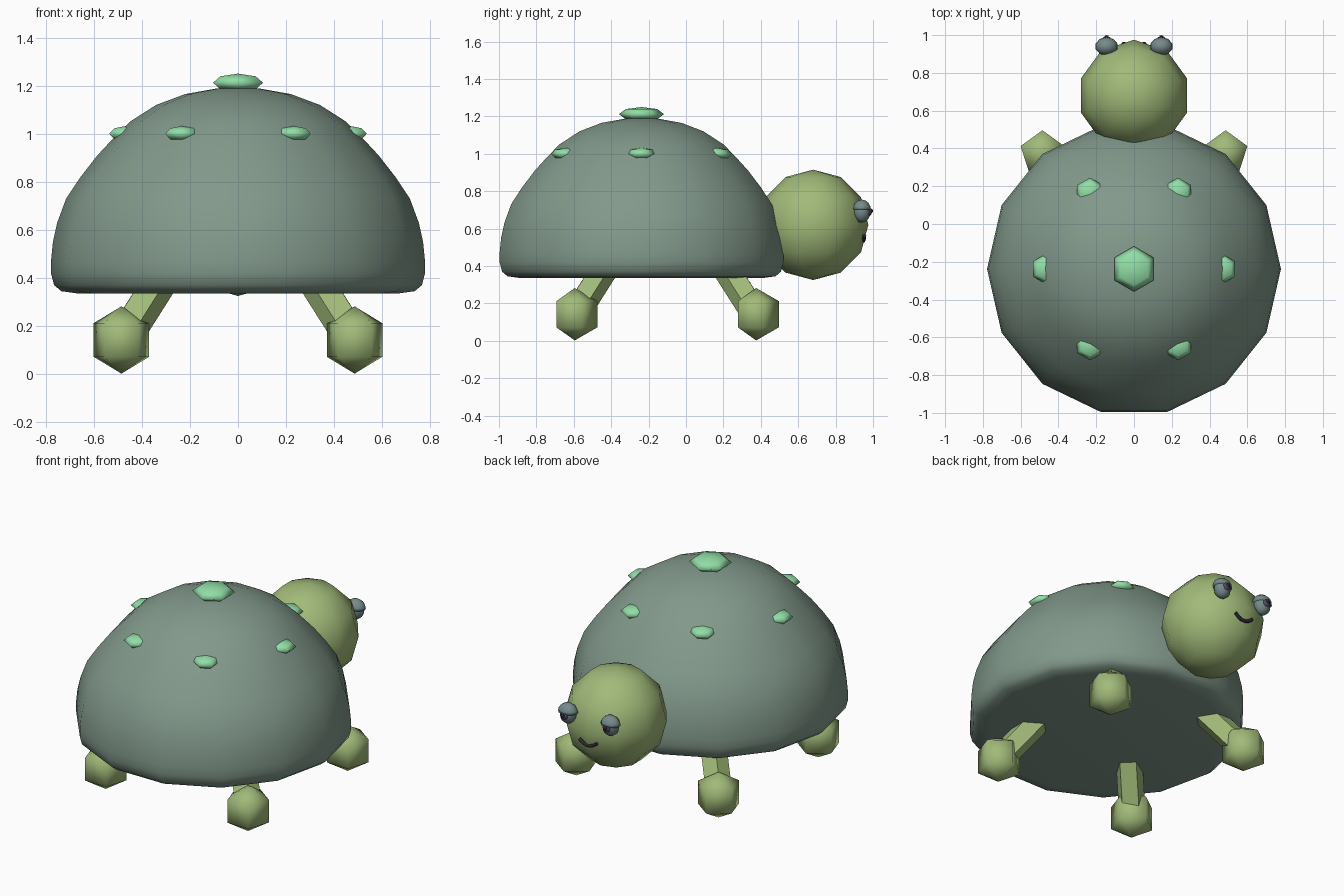
import bpy, bmesh, math
from mathutils import Vector, Matrix

if "Cube" in bpy.data.objects:
    bpy.data.objects.remove(bpy.data.objects["Cube"])


def mat(name, rgb):
    m = bpy.data.materials.new(name)
    lin = [((c / 255 + 0.055) / 1.055) ** 2.4 for c in rgb]
    m.diffuse_color = (*lin, 1)
    m.use_nodes = True
    m.node_tree.nodes["Principled BSDF"].inputs["Base Color"].default_value = m.diffuse_color
    return m


SHELL = mat("shell grey green", (130, 153, 139))
SKIN = mat("skin olive", (161, 186, 121))
SPOT = mat("spot mint", (146, 222, 166))
EYE = mat("eye grey", (118, 138, 138))
PUPIL = mat("pupil purple", (82, 70, 100))
DARK = mat("dark", (48, 40, 58))


def add(name, bm, material, smooth=True):
    bmesh.ops.recalc_face_normals(bm, faces=bm.faces)
    me = bpy.data.meshes.new(name)
    bm.to_mesh(me)
    bm.free()
    for p in me.polygons:
        p.use_smooth = smooth
    me.materials.append(material)
    ob = bpy.data.objects.new(name, me)
    bpy.context.collection.objects.link(ob)
    return ob


def ball(name, loc, size, seg, rings, material, smooth=True, cut_z=None):
    bm = bmesh.new()
    bmesh.ops.create_uvsphere(bm, u_segments=seg, v_segments=rings, radius=1)
    if cut_z is not None:  # keep only the part above cut_z
        geom = bm.verts[:] + bm.edges[:] + bm.faces[:]
        bmesh.ops.bisect_plane(bm, geom=geom, plane_co=(0, 0, cut_z),
                               plane_no=(0, 0, 1), clear_inner=True)
        bmesh.ops.holes_fill(bm, edges=[e for e in bm.edges if e.is_boundary])
    bmesh.ops.transform(bm, verts=bm.verts,
                        matrix=Matrix.Translation(loc) @ Matrix.Diagonal((*size, 1)))
    return add(name, bm, material, smooth)


def rod(name, a, b, r, seg, material):
    a, b = Vector(a), Vector(b)
    bm = bmesh.new()
    bmesh.ops.create_cone(bm, segments=seg, radius1=r, radius2=r,
                          depth=(b - a).length, cap_ends=True)
    rot = (b - a).to_track_quat('Z', 'Y').to_matrix().to_4x4()
    bmesh.ops.transform(bm, verts=bm.verts, matrix=Matrix.Translation((a + b) / 2) @ rot)
    return add(name, bm, material, False)


# Shell: 14-sided lathe of a dome profile with a flat base
CY = -0.238
profile = [(0.67, 0.336), (0.735, 0.345), (0.765, 0.37), (0.778, 0.42), (0.778, 0.47),
           (0.77, 0.55), (0.752, 0.63), (0.715, 0.73), (0.655, 0.82), (0.585, 0.91),
           (0.52, 0.98), (0.45, 1.05), (0.34, 1.12), (0.22, 1.165), (0.09, 1.188)]
N = 14
bm = bmesh.new()
rows = [[bm.verts.new((r * math.cos(math.tau * i / N), CY + r * math.sin(math.tau * i / N), z))
         for i in range(N)] for r, z in profile]
for lo, hi in zip(rows, rows[1:]):
    for i in range(N):
        bm.faces.new((lo[i], lo[(i + 1) % N], hi[(i + 1) % N], hi[i]))
bm.faces.new(rows[0][::-1])
bm.faces.new(rows[-1])
add("shell", bm, SHELL)

# Spots: one on the crown and a ring of six
ball("crown_spot", (0, CY, 1.212), (0.12, 0.12, 0.038), 6, 4, SPOT)
for k in range(6):
    a = math.tau * k / 6
    ball(f"ring_spot_{k}", (0.466 * math.cos(a), CY + 0.466 * math.sin(a), 1.0),
         (0.08, 0.08, 0.032), 6, 4, SPOT)

# Head
ball("head", (0, 0.68, 0.62), (0.295, 0.295, 0.295), 10, 6, SKIN)

# Legs and feet
for sx, side in ((-1, "left"), (1, "right")):
    for sy, end in ((-1, "rear"), (1, "front")):
        foot = (sx * 0.485, -0.11 + sy * 0.485, 0.142)
        hip = (sx * 0.29, -0.11 + sy * 0.29, 0.45)
        ball(f"{end}_{side}_foot", foot, (0.14, 0.14, 0.14), 5, 3, SKIN)
        rod(f"{end}_{side}_leg", foot, hip, 0.078, 5, SKIN)

    # Eyes with a lid, pupil and glint dot
    x = sx * 0.145
    ball(f"{side}_eyeball", (x, 0.94, 0.69), (0.05, 0.046, 0.058), 10, 8, EYE)
    ball(f"{side}_eyelid", (x, 0.94, 0.695), (0.062, 0.05, 0.06), 10, 8, EYE, cut_z=0.1)
    ball(f"{side}_pupil", (x, 0.974, 0.69), (0.026, 0.02, 0.026), 8, 6, PUPIL)
    ball(f"{side}_pupil_dot", (x, 0.992, 0.695), (0.012, 0.008, 0.012), 6, 4, DARK)

# Smile: thin tube along an arc on the face
cu = bpy.data.curves.new("smile_path", 'CURVE')
cu.dimensions = '3D'
cu.bevel_depth = 0.01
cu.bevel_resolution = 1
cu.use_fill_caps = True
sp = cu.splines.new('POLY')
sp.points.add(8)
for i, p in enumerate(sp.points):
    t = i / 4 - 1
    p.co = (0.06 * t, 0.95 + 0.004 * t * t, 0.535 + 0.028 * t * t, 1)
tmp = bpy.data.objects.new("smile_path", cu)
bpy.context.collection.objects.link(tmp)
bpy.context.view_layer.update()
bm = bmesh.new()
bm.from_mesh(tmp.to_mesh())
bpy.data.objects.remove(tmp)
add("smile", bm, DARK)
